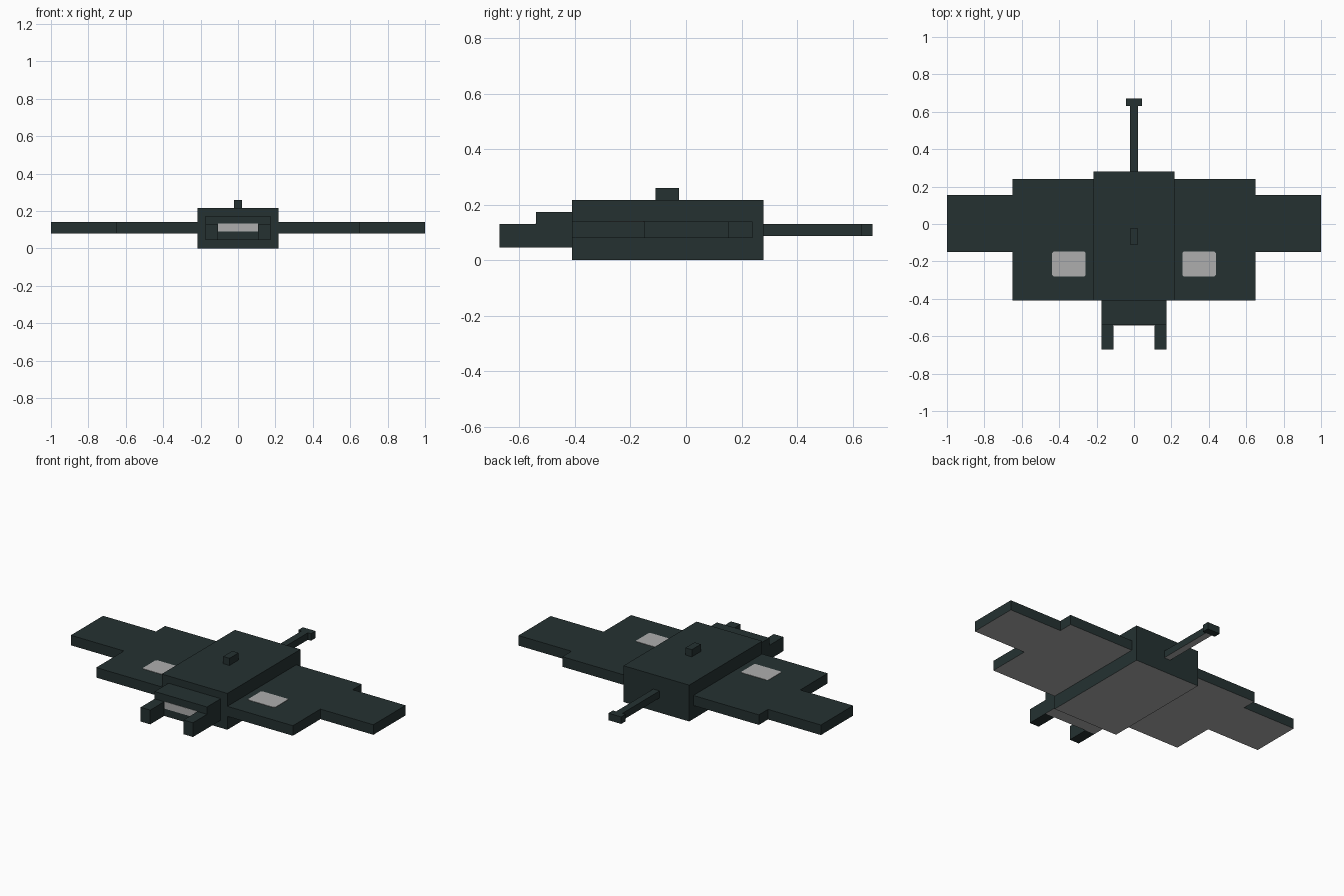
import bpy
import bmesh

# Remove the default cube
cube = bpy.data.objects.get("Cube")
if cube:
    bpy.data.objects.remove(cube, do_unlink=True)


def make_material(name, color):
    mat = bpy.data.materials.new(name)
    mat.use_nodes = True
    mat.diffuse_color = color
    mat.node_tree.nodes["Principled BSDF"].inputs["Base Color"].default_value = color
    return mat


dark = make_material("dark slate", (0.018, 0.031, 0.031, 1))
grey = make_material("light grey", (0.42, 0.42, 0.42, 1))


def finish(name, bm, mats):
    mesh = bpy.data.meshes.new(name)
    bm.to_mesh(mesh)
    bm.free()
    for mat in mats:
        mesh.materials.append(mat)
    obj = bpy.data.objects.new(name, mesh)
    bpy.context.collection.objects.link(obj)
    return obj


def box(name, x, y, z, grey_belly=False):
    """Box between the given ranges, with an optional grey underside."""
    bm = bmesh.new()
    bmesh.ops.create_cube(bm, size=1)
    for v in bm.verts:
        v.co = [r[0] if c < 0 else r[1] for c, r in zip(v.co, (x, y, z))]
    bm.normal_update()
    for face in bm.faces:
        face.material_index = int(grey_belly and face.normal.z < -0.5)
    return finish(name, bm, (dark, grey))


def wing_patch(name, x, y, z, cut):
    """Thin plate with clipped corners lying on the wing."""
    bm = bmesh.new()
    (x0, x1), (y0, y1) = x, y
    outline = [(x0 + cut, y0), (x1 - cut, y0), (x1, y0 + cut), (x1, y1 - cut),
               (x1 - cut, y1), (x0 + cut, y1), (x0, y1 - cut), (x0, y0 + cut)]
    face = bm.faces.new([bm.verts.new((px, py, z)) for px, py in outline])
    top = bmesh.ops.extrude_face_region(bm, geom=[face])["geom"]
    for v in top:
        if isinstance(v, bmesh.types.BMVert):
            v.co.z += 0.002
    bmesh.ops.recalc_face_normals(bm, faces=bm.faces)
    return finish(name, bm, (grey,))


# Body, head and back fin
box("body", (-0.217, 0.217), (-0.41, 0.28), (0, 0.217), True)
box("head", (-0.173, 0.173), (-0.54, -0.41), (0.045, 0.174), True)
box("back_fin", (-0.021, 0.021), (-0.11, -0.025), (0.217, 0.26))

# Tail
box("tail", (-0.021, 0.021), (0.28, 0.63), (0.088, 0.13), True)
box("tail_tip", (-0.042, 0.042), (0.63, 0.672), (0.088, 0.13))

# Mirrored wings, wing patches and mouth prongs
for side, s in (("left", 1), ("right", -1)):
    def span(a, b):
        return sorted((s * a, s * b))
    box(side + "_inner_wing", span(0.217, 0.65), (-0.41, 0.24), (0.08, 0.14), True)
    box(side + "_outer_wing", span(0.65, 1), (-0.15, 0.154), (0.08, 0.14), True)
    wing_patch(side + "_wing_patch", span(0.258, 0.438), (-0.28, -0.147), 0.14, 0.008)
    box(side + "_mouth_prong", span(0.11, 0.173), (-0.672, -0.54), (0.045, 0.13))

# Mouth plate between the prongs
mouth = box("mouth_plate", (-0.108, 0.108), (-0.542, -0.54), (0.09, 0.132))
mouth.data.materials.clear()
mouth.data.materials.append(grey)
